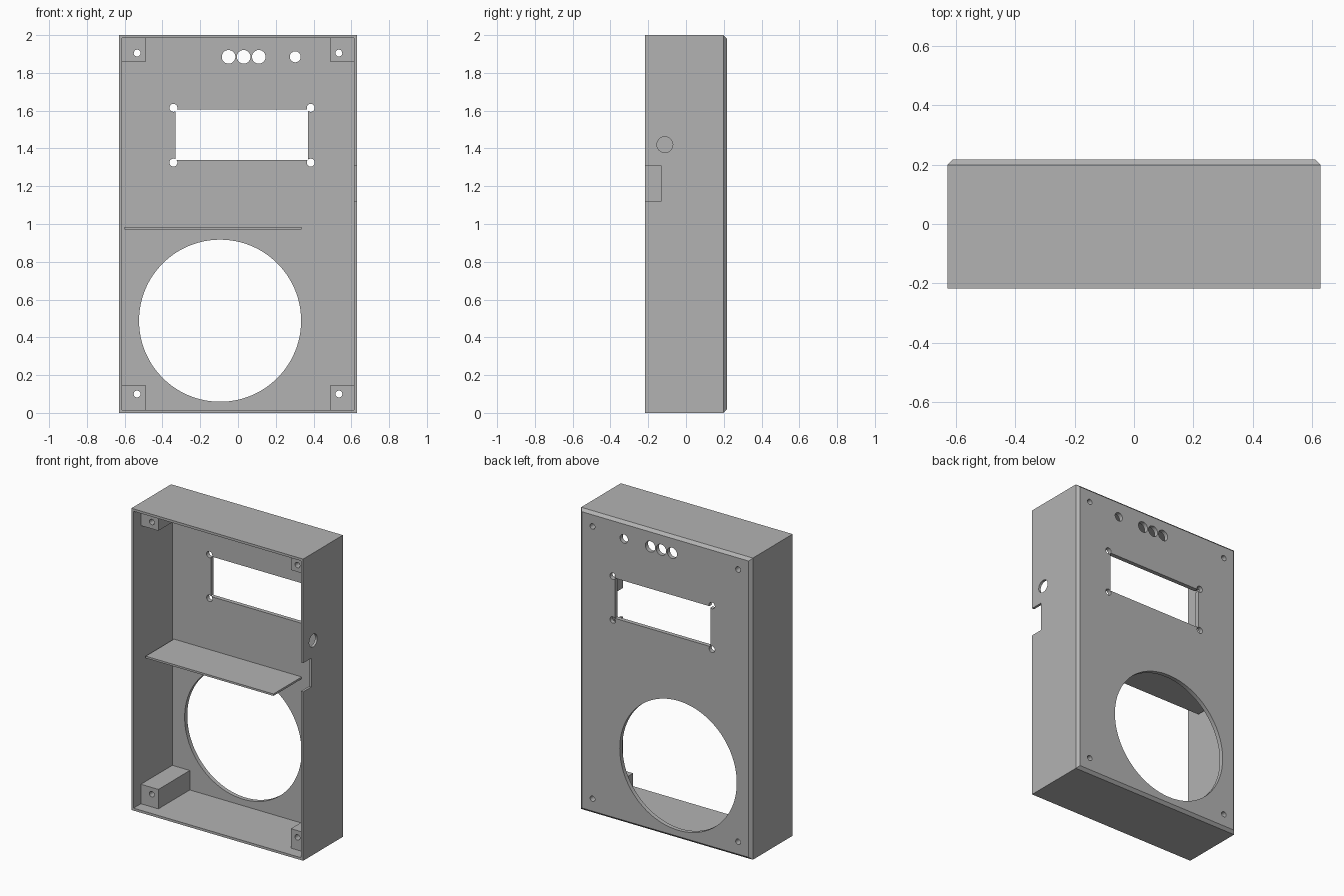
import bpy, bmesh
from mathutils import Matrix, Vector

if "Cube" in bpy.data.objects:
    bpy.data.objects.remove(bpy.data.objects["Cube"], do_unlink=True)

W, D, H = 0.63, 0.217, 2.0       # half width, half depth, height
WALL, PANEL, CHAMFER = 0.016, 0.028, 0.018
INNER_Y = D - PANEL              # inner face of the back panel

grey = bpy.data.materials.new("light grey plastic")
grey.use_nodes = True
colour = (0.45, 0.45, 0.45, 1)
grey.diffuse_color = colour
grey.node_tree.nodes["Principled BSDF"].inputs["Base Color"].default_value = colour


def finish(name, bm):
    bmesh.ops.recalc_face_normals(bm, faces=bm.faces)
    mesh = bpy.data.meshes.new(name)
    bm.to_mesh(mesh)
    bm.free()
    mesh.materials.append(grey)
    obj = bpy.data.objects.new(name, mesh)
    bpy.context.collection.objects.link(obj)
    return obj


def box(name, x0, x1, y0, y1, z0, z1, chamfer=0):
    bm = bmesh.new()
    lo, hi = Vector((x0, y0, z0)), Vector((x1, y1, z1))
    bmesh.ops.create_cube(bm, size=1, matrix=Matrix.Translation((lo + hi) / 2)
                          @ Matrix.Diagonal((*(hi - lo), 1)))
    if chamfer:
        edges = [e for e in bm.edges if all(v.co.y > y1 - 1e-4 for v in e.verts)]
        bmesh.ops.bevel(bm, geom=edges, offset=chamfer, segments=1, affect='EDGES')
    return finish(name, bm)


def rod(name, centre, radius, length, axis, segments=48):
    bm = bmesh.new()
    turn = Matrix.Rotation(1.5707963, 4, 'X' if axis == 'Y' else 'Y')
    bmesh.ops.create_cone(bm, cap_ends=True, segments=segments, radius1=radius,
                          radius2=radius, depth=length,
                          matrix=Matrix.Translation(centre) @ turn)
    return finish(name, bm)


def cut(target, cutter):
    cutter.hide_render = True
    mod = target.modifiers.new("cut", 'BOOLEAN')
    mod.operation, mod.solver, mod.object = 'DIFFERENCE', 'EXACT', cutter
    bpy.context.view_layer.objects.active = target
    bpy.ops.object.modifier_apply(modifier=mod.name)
    bpy.data.objects.remove(cutter, do_unlink=True)


def panel_hole(x, z, radius, segments=48):
    cut(case, rod("hole cutter", (x, D, z), radius, 0.2, 'Y', segments))


# Open-fronted case with a chamfered back
case = box("case", -W, W, -D, D, 0, H, CHAMFER)
cut(case, box("cavity cutter", -W + WALL, W - WALL, -1, INNER_Y, WALL, H - WALL))

# Large round opening, display window and its screw holes
panel_hole(-0.095, 0.488, 0.429, 128)
cut(case, box("window cutter", -0.33, 0.37, 0.1, 0.4, 1.34, 1.606))
for x in (-0.342, 0.385):
    for z in (1.325, 1.615):
        panel_hole(x, z, 0.021)

# Row of indicator holes
for x in (-0.05, 0.03, 0.11):
    panel_hole(x, 1.885, 0.036)
panel_hole(0.303, 1.885, 0.029)

# Socket hole and cable notch in the left wall
cut(case, rod("socket cutter", (W, -0.112, 1.42), 0.042, 0.2, 'X'))
cut(case, box("notch cutter", W - 0.1, W + 0.1, -1, -0.132, 1.12, 1.31))

# Corner posts with screw holes running through the back panel
posts = []
for side, s in (("right", -1), ("left", 1)):
    for level, z0, z1, hole_z in (("lower", WALL / 2, 0.145, 0.1),
                                  ("upper", 1.86, H - WALL / 2, 1.905)):
        x0, x1 = sorted((s * 0.486, s * (W - WALL / 2)))
        post = box(f"{level}_{side}_post", x0, x1, -0.14, INNER_Y, z0, z1)
        cut(post, rod("screw cutter", (s * 0.534, 0, hole_z), 0.018, 1, 'Y'))
        panel_hole(s * 0.534, hole_z, 0.018)
        posts.append(post)

# Thin shelf above the round opening
box("shelf", -0.602, 0.335, -0.107, INNER_Y + 0.005, 0.972, 0.985)

# Smooth round walls, keep corners crisp
bpy.ops.object.select_all(action='DESELECT')
for obj in [case] + posts:
    obj.select_set(True)
bpy.context.view_layer.objects.active = case
bpy.ops.object.shade_smooth_by_angle()
